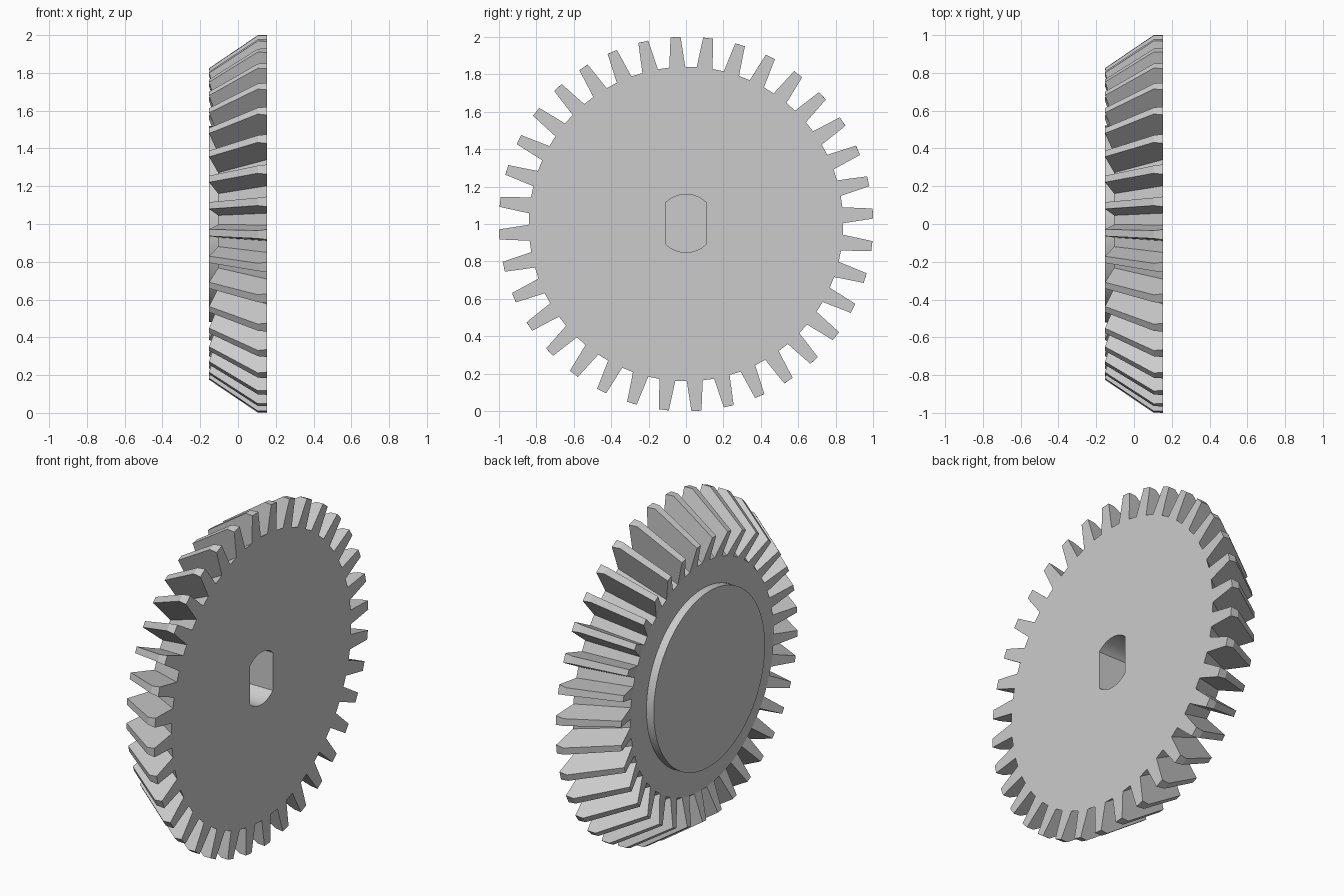
import bpy, bmesh
from math import sin, cos, radians, asin, pi
from mathutils import Matrix

if "Cube" in bpy.data.objects:
    bpy.data.objects.remove(bpy.data.objects["Cube"], do_unlink=True)

TEETH = 36
PHASE = radians(-3.2)
FRONT, BACK, RING = 0.153, -0.153, -0.105   # positions along the axle

steel = bpy.data.materials.new("light_grey")
steel.use_nodes = True
grey = (0.6, 0.6, 0.6, 1)
steel.diffuse_color = grey
steel.node_tree.nodes["Principled BSDF"].inputs["Base Color"].default_value = grey


def finish(bm, name):
    bmesh.ops.recalc_face_normals(bm, faces=bm.faces[:])
    mesh = bpy.data.meshes.new(name)
    bm.to_mesh(mesh)
    bm.free()
    mesh.materials.append(steel)
    obj = bpy.data.objects.new(name, mesh)
    bpy.context.collection.objects.link(obj)
    return obj


def select_only(obj):
    bpy.ops.object.select_all(action='DESELECT')
    obj.select_set(True)
    bpy.context.view_layer.objects.active = obj


# Conical gear body with straight tapered teeth
bm = bmesh.new()


def pair(angle, x, r, half_width):
    """Two points either side of a tooth's centre line."""
    a = asin(half_width / r)
    return [bm.verts.new((x, r * sin(t), 1 + r * cos(t))) for t in (angle - a, angle + a)]


ring_back, ring_front = [], []
for i in range(TEETH):
    angle = PHASE + 2 * pi * i / TEETH
    root_back = pair(angle, RING, 0.67, 0.034)
    root_front = pair(angle, FRONT, 0.84, 0.0425)
    tip_back = pair(angle, BACK, 0.825, 0.018)
    tip_edge = pair(angle, 0.105, 1.0, 0.021)
    tip_front = pair(angle, FRONT, 1.0, 0.027)
    outline = [root_back, tip_back, tip_edge, tip_front, root_front]
    for a, b in zip(outline, outline[1:]):
        bm.faces.new((a[0], a[1], b[1], b[0]))
    for side in range(2):
        bm.faces.new([p[side] for p in outline])
    ring_back += root_back
    ring_front += root_front

# Valley floors and the two flat end faces
count = len(ring_back)
for i in range(1, count, 2):
    j = (i + 1) % count
    bm.faces.new((ring_back[i], ring_back[j], ring_front[j], ring_front[i]))
bm.faces.new(ring_back)
bm.faces.new(ring_front)
gear = finish(bm, "gear_body")

# Shaft hole: round with two flat sides, closed at the back
bm = bmesh.new()
radius, flat, floor = 0.155, 0.107, -0.085
half_arc = asin(flat / radius)
profile = []
for start in (0, pi):
    for k in range(17):
        t = start - half_arc + 2 * half_arc * k / 16
        profile.append(bm.verts.new((floor, radius * sin(t), 1.003 + radius * cos(t))))
base = bm.faces.new(profile)
top = bmesh.ops.extrude_face_region(bm, geom=[base])
bmesh.ops.translate(bm, vec=(0.4, 0, 0),
                    verts=[v for v in top["geom"] if isinstance(v, bmesh.types.BMVert)])
cutter = finish(bm, "shaft_hole_cutter")
cutter.hide_render = True

cut = gear.modifiers.new("shaft_hole", 'BOOLEAN')
cut.operation = 'DIFFERENCE'
cut.solver = 'EXACT'
cut.object = cutter
select_only(gear)
bpy.ops.object.modifier_apply(modifier=cut.name)
bpy.data.objects.remove(cutter, do_unlink=True)
select_only(gear)
bpy.ops.object.shade_smooth_by_angle(angle=radians(8))

# Low round boss on the back
bm = bmesh.new()
depth = 0.055
place = Matrix.Translation((BACK + depth / 2, 0, 1)) @ Matrix.Rotation(pi / 2, 4, 'Y')
bmesh.ops.create_cone(bm, cap_ends=True, segments=96, radius1=0.52, radius2=0.52,
                      depth=depth, matrix=place)
boss = finish(bm, "rear_boss")
select_only(boss)
bpy.ops.object.shade_smooth_by_angle(angle=radians(30))
